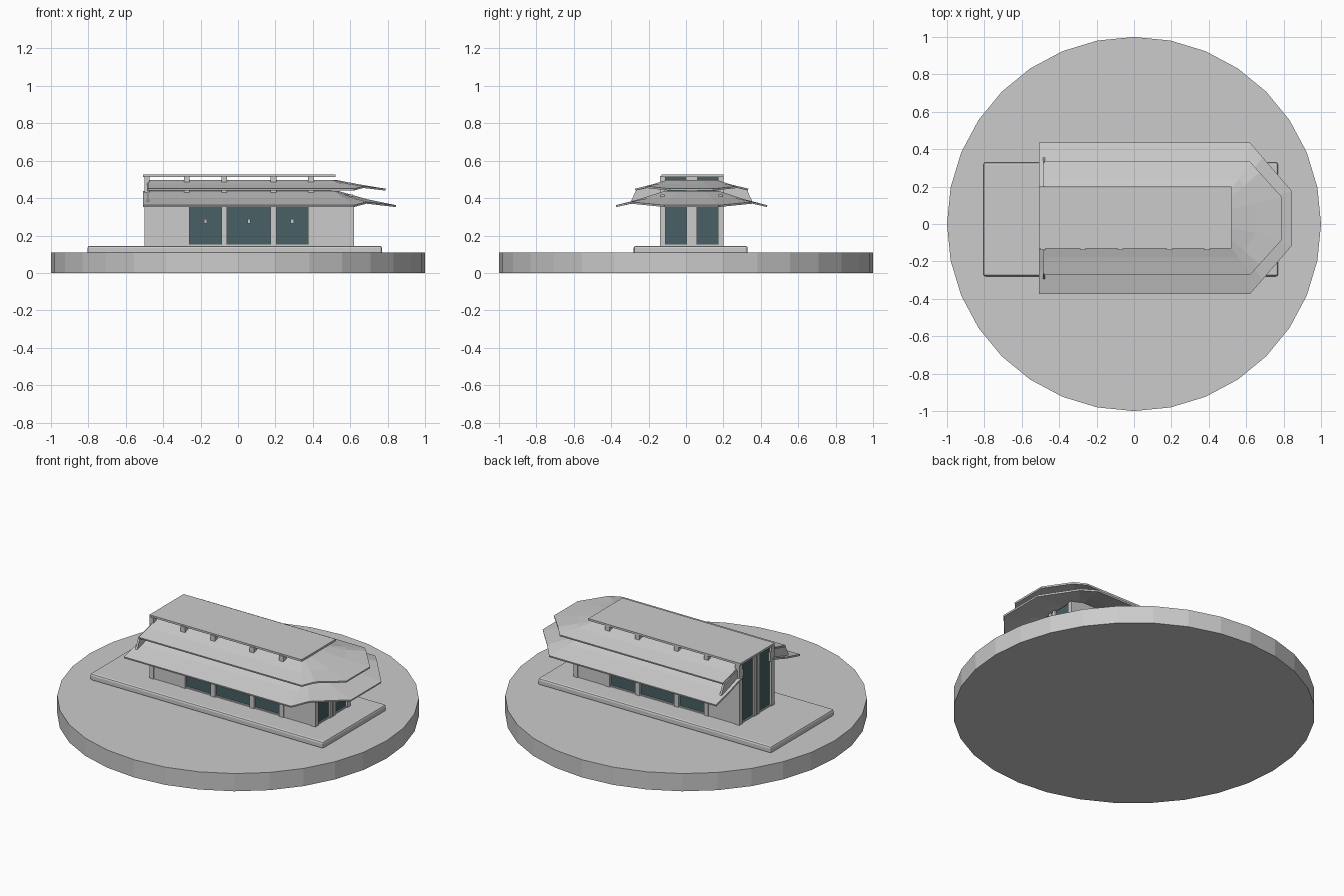
import bpy, bmesh

if "Cube" in bpy.data.objects:
    bpy.data.objects.remove(bpy.data.objects["Cube"])

YC = 0.03  # centre line of the building


def material(name, rgb):
    m = bpy.data.materials.new(name)
    m.diffuse_color = (*rgb, 1)
    m.use_nodes = True
    m.node_tree.nodes["Principled BSDF"].inputs["Base Color"].default_value = m.diffuse_color
    return m


GLASS = material("dark_glass", (0.065, 0.115, 0.13))


def mesh_object(name, bm, mat=None):
    me = bpy.data.meshes.new(name)
    bm.to_mesh(me)
    bm.free()
    ob = bpy.data.objects.new(name, me)
    bpy.context.collection.objects.link(ob)
    if mat:
        me.materials.append(mat)
    return ob


def box(name, x0, x1, y0, y1, z0, z1, mat=None):
    bm = bmesh.new()
    bmesh.ops.create_cube(bm, size=1)
    for v in bm.verts:
        v.co = ((x0 + x1) / 2 + v.co.x * (x1 - x0),
                (y0 + y1) / 2 + v.co.y * (y1 - y0),
                (z0 + z1) / 2 + v.co.z * (z1 - z0))
    return mesh_object(name, bm, mat)


def roof(name, xb, loops, capped):
    """Three-sided hipped sheet; each loop is (corner x, front x, half side y, half front y, z, lift)."""
    bm = bmesh.new()
    rings = []
    for xc, xf, yo, yf, z, lift in loops:
        t = 0.3  # raised point on the chamfered corner
        half = [(xb, yo, z), (xc, yo, z),
                (xc + t * (xf - xc), yo + t * (yf - yo), z + lift), (xf, yf, z)]
        pts = [(x, YC - y, h) for x, y, h in half]
        pts += [(x, YC + y, h) for x, y, h in reversed(half)]
        rings.append([bm.verts.new(p) for p in pts])
    for a, b in zip(rings, rings[1:]):
        for i in range(7):
            bm.faces.new((a[i], a[i + 1], b[i + 1], b[i]))
    if capped:
        bm.faces.new(rings[-1])
    bm.normal_update()
    if sum(f.normal.z for f in bm.faces) < 0:
        bmesh.ops.reverse_faces(bm, faces=bm.faces[:])
    ob = mesh_object(name, bm)
    s = ob.modifiers.new("thickness", 'SOLIDIFY')
    s.thickness = 0.01
    s.offset = -1
    return ob


# round base
bpy.ops.mesh.primitive_cylinder_add(vertices=32, radius=1, depth=0.108, location=(0, 0, 0.054))
bpy.context.object.name = "round_base"

# plinth with softened edge
plinth = box("plinth", -0.805, 0.77, -0.28, 0.33, 0.10, 0.145)
b = plinth.modifiers.new("edge", 'BEVEL')
b.width = 0.012
b.segments = 2

# side walls, windows, posts and knobs
POSTS = (-0.275, -0.073, 0.19, 0.39)
for side, tag in ((-1, "front"), (1, "rear")):
    def y_pair(inner, outer):
        return sorted((YC + side * inner, YC + side * outer))

    box(tag + "_wall_left", -0.5, POSTS[0], *y_pair(0.145, 0.165), 0.14, 0.43)
    box(tag + "_wall_right", POSTS[3], 0.615, *y_pair(0.145, 0.165), 0.14, 0.42)
    for i in range(3):
        x0, x1 = POSTS[i], POSTS[i + 1]
        box(f"{tag}_window_{i}", x0, x1, *y_pair(0.145, 0.155), 0.15, 0.43, GLASS)
        box(f"{tag}_sill_{i}", x0, x1, *y_pair(0.145, 0.162), 0.14, 0.152)
        xm = (x0 + x1) / 2
        box(f"{tag}_knob_{i}", xm - 0.009, xm + 0.009, *y_pair(0.15, 0.165), 0.264, 0.287)
    for i, x in enumerate(POSTS):
        box(f"{tag}_post_{i}", x - 0.015, x + 0.015, *y_pair(0.14, 0.17), 0.14, 0.517)
    box(tag + "_upper_wall", -0.5, 0.50, *y_pair(0.13, 0.145), 0.42, 0.475)

    # closing board between the two roofs
    bm = bmesh.new()
    prof = [(0.14, 0.425), (0.325, 0.383), (0.295, 0.445), (0.14, 0.485)]
    f = bm.faces.new([bm.verts.new((-0.487, YC + side * y, z)) for y, z in prof])
    ext = bmesh.ops.extrude_face_region(bm, geom=[f])
    for v in ext["geom"]:
        if isinstance(v, bmesh.types.BMVert):
            v.co.x += 0.012
    bmesh.ops.recalc_face_normals(bm, faces=bm.faces[:])
    mesh_object(tag + "_end_board", bm)

# glazed ends: tall on the left, low on the right
for tag, x, s, top in (("left", -0.5, -1, 0.517), ("right", 0.62, 1, 0.40)):
    for i, y in enumerate((-0.155, -0.017, 0.017, 0.155)):
        xs = sorted((x, x - s * 0.028))
        w = 0.015 if i in (0, 3) else 0.011
        box(f"{tag}_end_post_{i}", *xs, YC + y - w, YC + y + w, 0.14, top)
    for i, (a, c) in enumerate(((-0.145, -0.02), (0.02, 0.145))):
        xs = sorted((x - s * 0.012, x - s * 0.02))
        box(f"{tag}_end_glass_{i}", *xs, YC + a, YC + c, 0.15, top, GLASS)
    xs = sorted((x - s * 0.006, x - s * 0.024))
    box(tag + "_end_sill", *xs, YC - 0.15, YC + 0.15, 0.14, 0.152)
    box(tag + "_end_mullion", *xs, YC - 0.02, YC + 0.02, 0.14, top)

# lower roof, upper roof and flat top slab
roof("lower_roof", -0.507, [(0.62, 0.845, 0.405, 0.145, 0.362, 0.018),
                            (0.58, 0.69, 0.28, 0.11, 0.394, 0.006),
                            (0.52, 0.54, 0.15, 0.07, 0.437, 0.0)], False)
roof("upper_roof", -0.48, [(0.62, 0.79, 0.303, 0.115, 0.450, 0.014),
                           (0.56, 0.65, 0.21, 0.08, 0.473, 0.004),
                           (0.50, 0.52, 0.13, 0.05, 0.498, 0.0)], True)
box("top_slab", -0.507, 0.52, YC - 0.16, YC + 0.17, 0.513, 0.525)
